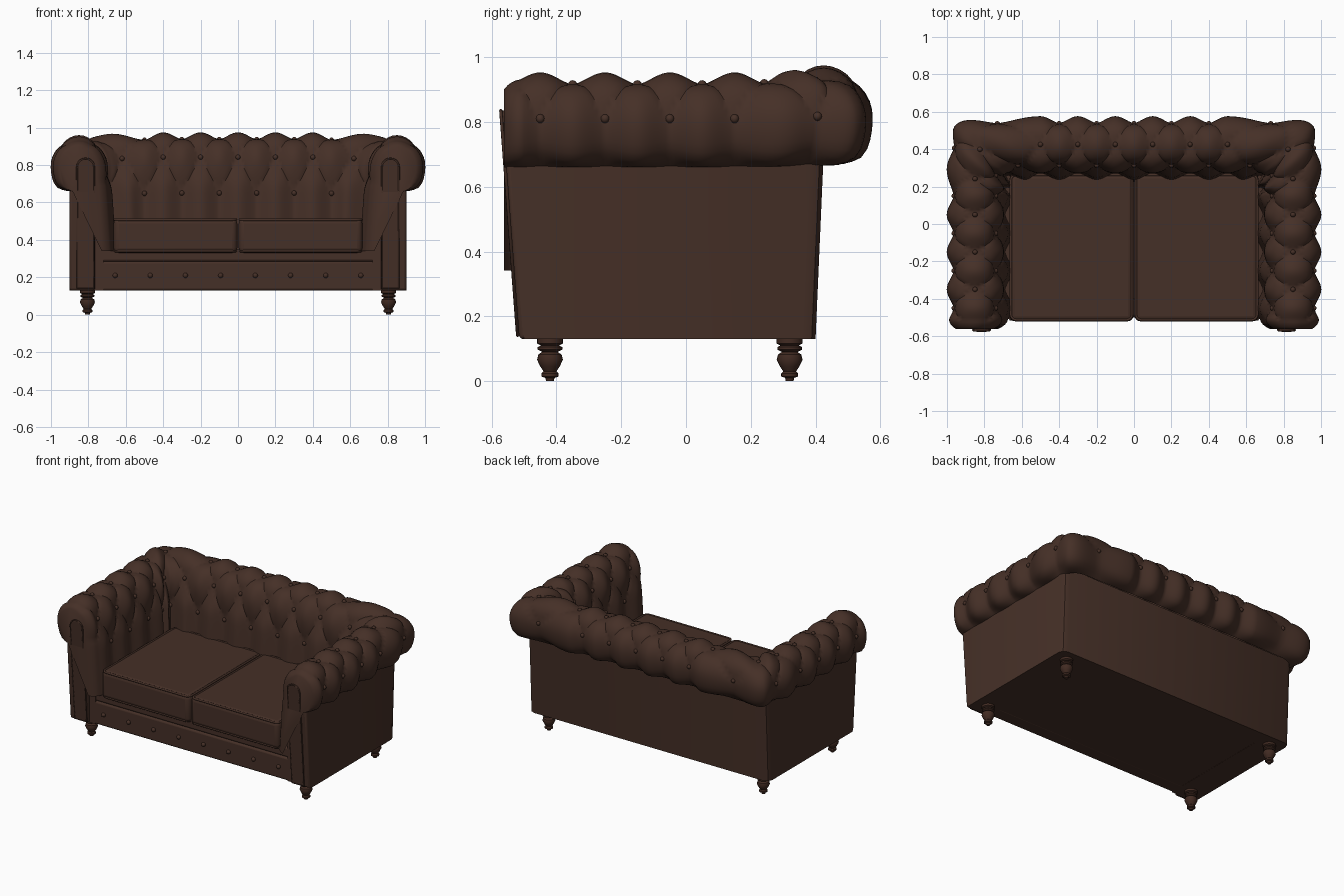
import bpy, bmesh, math
from mathutils import Matrix, Vector

if "Cube" in bpy.data.objects:
    bpy.data.objects.remove(bpy.data.objects["Cube"])


def material(name, rgb):
    m = bpy.data.materials.new(name)
    m.use_nodes = True
    m.diffuse_color = (*rgb, 1)
    m.node_tree.nodes["Principled BSDF"].inputs["Base Color"].default_value = (*rgb, 1)
    return m


LEATHER = material("brown leather", (0.06, 0.029, 0.02))
WOOD = material("dark wood", (0.054, 0.024, 0.016))


def finish(name, bm, mat=LEATHER, bevel=0, segments=3, angle=40):
    bmesh.ops.recalc_face_normals(bm, faces=bm.faces)
    me = bpy.data.meshes.new(name)
    bm.to_mesh(me)
    bm.free()
    ob = bpy.data.objects.new(name, me)
    bpy.context.collection.objects.link(ob)
    me.materials.append(mat)
    if bevel:
        b = ob.modifiers.new("soft edges", 'BEVEL')
        b.width, b.segments, b.limit_method = bevel, segments, 'ANGLE'
    bpy.ops.object.select_all(action='DESELECT')
    ob.select_set(True)
    bpy.context.view_layer.objects.active = ob
    bpy.ops.object.shade_smooth_by_angle(angle=math.radians(angle))
    return ob


def box(name, x, y, z, bevel=0.01, segments=3):
    bm = bmesh.new()
    bmesh.ops.create_cube(bm, size=1)
    for v in bm.verts:
        v.co = [lo + (c + 0.5) * (hi - lo) for c, (lo, hi) in zip(v.co, (x, y, z))]
    return finish(name, bm, bevel=bevel, segments=segments)


def prism(name, base, top, bevel=0):
    bm = bmesh.new()
    a, b = [[bm.verts.new(p) for p in ring] for ring in (base, top)]
    bm.faces.new(a)
    bm.faces.new(b)
    for i in range(len(a)):
        j = (i + 1) % len(a)
        bm.faces.new((a[i], a[j], b[j], b[i]))
    return finish(name, bm, bevel=bevel)


def piping(name, points, radius, cyclic=True):
    cu = bpy.data.curves.new(name, 'CURVE')
    cu.dimensions, cu.bevel_depth, cu.bevel_resolution = '3D', radius, 2
    sp = cu.splines.new('POLY')
    sp.points.add(len(points) - 1)
    for p, co in zip(sp.points, points):
        p.co = (*co, 1)
    sp.use_cyclic_u = cyclic
    cu.materials.append(LEATHER)
    ob = bpy.data.objects.new(name, cu)
    bpy.context.collection.objects.link(ob)


# Tufted arms and back: one rolled section swept around three sides.
# "a" counts buttons along the sweep, "w" counts button rows across the roll.
ROLL = [(0.03, 0.34), (0.04, 0.5), (0.05, 0.64), (0.06, 0.73), (0.08, 0.82), (0.12, 0.89),
        (0.19, 0.915), (0.265, 0.888), (0.302, 0.81), (0.29, 0.72), (0.235, 0.66)]
STEP, LAST, A0 = 16, 16, -9 / 16


def clamp(t):
    return max(0.0, min(1.0, t))


def roll(w):
    i = min(int(w * 2), len(ROLL) - 2)
    t = w * 2 - i
    p0, p1, p2, p3 = [Vector(ROLL[max(0, min(len(ROLL) - 1, i + k))]) for k in (-1, 0, 1, 2)]
    return p1 + 0.5 * t * (p2 - p0 + t * (2 * p0 - 5 * p1 + 4 * p2 - p3 + t * (3 * (p1 - p2) + p3 - p0)))


def puff(a, w):
    a, w = max(a, -0.3), max(1, min(4, w))
    s1, s2 = [abs(math.sin(math.pi * (a + k * w / 2))) for k in (-1, 1)]
    return 0.016 * math.sqrt(s1 * s2) + 0.011 * (s1 * s1 + s2 * s2)


def tuft(a, w):
    side = 1 if a > LAST / 2 else -1
    a = LAST - a if side > 0 else a
    p = roll(w)
    t = roll(min(5, w + 0.02)) - roll(max(0, w - 0.02))
    n = Vector((-t.y, t.x)).normalized()
    d, z = p + n * puff(a, w) * clamp((5 - w) * 2.5)
    # Front ends of the arms close in softly
    e = clamp((-0.2 - a) / 0.36) ** 3
    d += (0.2 - d) * 0.3 * e
    if z > 0.79:
        z += (0.79 - z) * 0.22 * e
    z += 0.022 * clamp((a - 3) / 3) * clamp((z - 0.5) / 0.3)
    # Plan path with a rounded corner
    cx, cy, r = 0.66 + d, 0.235 + d, max(0.02, 0.55 * d)
    along = -0.45 + 0.2 * a if a < 3 else 0.15 + (cy - 0.15) * (a - 3) / 1.5
    across = 0.2 * (8 - a) if a > 5.5 else 0.5 + (cx - 0.5) * (5.5 - a)
    s = (along - cy if a < 4.5 else cx - across) / r
    if abs(s) < 1:
        k = (s + 1) / 2
        x, y = cx - r * k * k, cy - r * (1 - k) ** 2
    else:
        x, y = (cx, along) if s < 0 else (across, cy)
    return Vector((side * x, y, z))


bm = bmesh.new()
cols = [A0 + i / STEP for i in range(int((LAST - 2 * A0) * STEP) + 1)]
rows = [j * 2 / STEP for j in range(5 * STEP // 2 + 1)]
grid = [[bm.verts.new(tuft(a, w)) for w in rows] for a in cols]
for i in range(len(cols) - 1):
    for j in range(len(rows) - 1):
        p, q, r, s = grid[i][j], grid[i + 1][j], grid[i + 1][j + 1], grid[i][j + 1]
        f = [puff(cols[i + m], rows[j + n]) for m, n in ((0, 0), (1, 0), (1, 1), (0, 1))]
        # Split each quad along the crease
        for tri in (((p, q, r), (p, r, s)) if f[0] + f[2] < f[1] + f[3] else ((p, q, s), (q, r, s))):
            bm.faces.new(tri)
bm.faces.new(grid[0])
bm.faces.new(grid[-1])
finish("tufted_arms_and_back", bm, angle=60)

# Buttons in the tufts and along the front rail
bm = bmesh.new()
spots = [tuft(k + (w % 2) / 2, w) for w in (1, 2, 3, 4) for k in range(LAST + 1 - w % 2)]
spots += [Vector((s * (0.093 + 0.188 * k), -0.503, 0.21)) for s in (-1, 1) for k in range(4)]
for c in spots:
    bmesh.ops.create_uvsphere(bm, u_segments=10, v_segments=6, radius=0.014, matrix=Matrix.Translation(c))
finish("buttons", bm, angle=80)

# Outer frame around arms and back
half = [(0.72, 0.29), (0.72, -0.5), (0.9, -0.5), (0.9, 0.36), (0.888, 0.388), (0.86, 0.4)]
plan = half + [(-x, y) for x, y in reversed(half)]
prism("outer_frame", [(x, y, 0.13) for x, y in plan],
      [(x, y + (0.025 if y > 0 else 0), 0.7) for x, y in plan])

# Seat base, rail and lip
box("seat_base", (-0.73, 0.73), (-0.48, 0.35), (0.131, 0.34))
box("front_rail", (-0.78, 0.78), (-0.5, -0.4), (0.13, 0.285), 0.012)
box("rail_lip", (-0.78, 0.78), (-0.495, -0.4), (0.285, 0.352), 0.012)


# Front posts of the arms: a leaning plate with a raised arched panel
def lean(z):
    return -0.045 * (z - 0.13) / 0.6


def post(name, outline, y0, y1, side, bevel):
    prism(name, [(side * x, y0 + lean(z), z) for x, z in outline],
          [(side * x, y1 + lean(z), z) for x, z in outline], bevel)


for side, label in ((1, "left"), (-1, "right")):
    post(label + "_arm_post", [(0.765, 0.13), (0.9, 0.13), (0.9, 0.7), (0.765, 0.76)],
         -0.45, -0.515, side, 0.012)
    arch = [(0.815 + 0.045 * math.cos(t * math.pi / 10), 0.79 + 0.045 * math.sin(t * math.pi / 10))
            for t in range(11)]
    arch = [(0.86, 0.14)] + arch + [(0.77, 0.14)]
    post(label + "_arm_panel", arch, -0.48, -0.523, side, 0.006)
    piping(label + "_arm_piping", [(side * x, -0.519 + lean(z), z) for x, z in arch], 0.005)

    # Seat cushion with piped edges
    lo, hi = sorted((side * 0.004, side * 0.665))
    box(label + "_seat_cushion", (lo, hi), (-0.52, 0.27), (0.33, 0.515), 0.028, 4)
    for z, edge in ((0.508, "top"), (0.34, "bottom")):
        cx, cy, rx, ry = (lo + hi) / 2, -0.125, (hi - lo) / 2 - 0.006, 0.388
        ring = []
        for k in range(20):
            t = math.pi / 2 * ((k // 5) + (k % 5) / 4)
            sx = 1 if k // 5 in (0, 3) else -1
            sy = 1 if k // 5 < 2 else -1
            ring.append((cx + sx * (rx - 0.03) + 0.03 * math.cos(t),
                         cy + sy * (ry - 0.03) + 0.03 * math.sin(t), z))
        piping(label + "_cushion_piping_" + edge, ring, 0.007)

    # Turned legs
    for y, place in ((-0.42, "front"), (0.32, "back")):
        turn = [(0, 0), (0.012, 0), (0.014, 0.01), (0.026, 0.014), (0.026, 0.024), (0.02, 0.03),
                (0.03, 0.045), (0.04, 0.066), (0.036, 0.082), (0.024, 0.09), (0.038, 0.097),
                (0.038, 0.105), (0.028, 0.11), (0.04, 0.116), (0.04, 0.135), (0, 0.135)]
        bm = bmesh.new()
        vs = [bm.verts.new((side * 0.805 + r, y, z)) for r, z in turn]
        es = [bm.edges.new(pair) for pair in zip(vs, vs[1:])]
        bmesh.ops.spin(bm, geom=vs + es, cent=(side * 0.805, y, 0), axis=(0, 0, 1),
                       angle=2 * math.pi, steps=20, use_merge=True)
        bmesh.ops.remove_doubles(bm, verts=bm.verts, dist=0.0005)
        finish(f"{place}_{label}_leg", bm, WOOD)
